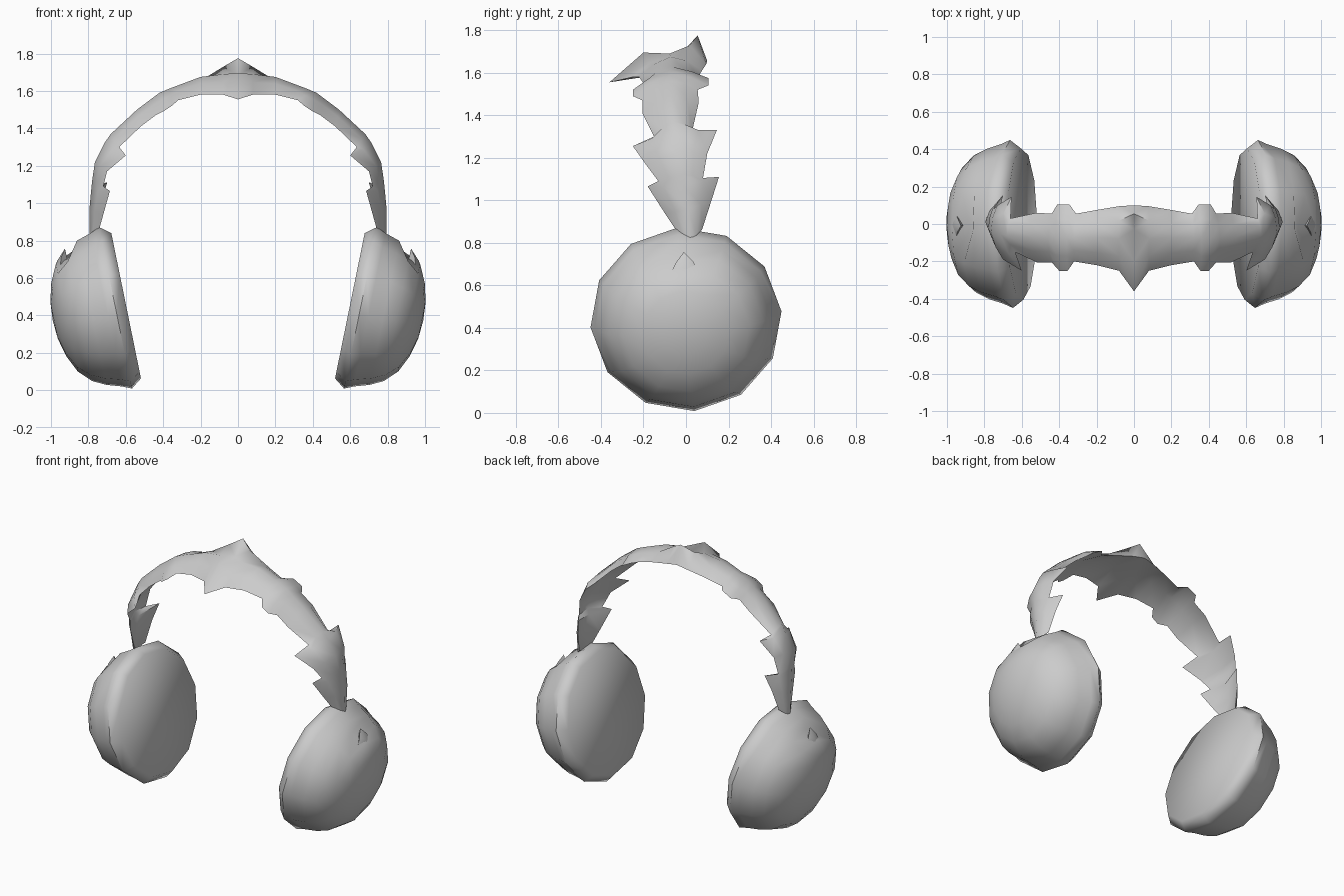
import bpy, bmesh, math
from mathutils import Vector as V

if "Cube" in bpy.data.objects:
    bpy.data.objects.remove(bpy.data.objects["Cube"])

grey = bpy.data.materials.new("plain_grey")
grey.diffuse_color = (0.6, 0.6, 0.6, 1)
grey.use_nodes = True
grey.node_tree.nodes["Principled BSDF"].inputs["Base Color"].default_value = grey.diffuse_color


def finish(name, bm, angle):
    """Turn a right-hand half into a mirrored, smooth-shaded object."""
    bmesh.ops.recalc_face_normals(bm, faces=bm.faces)
    me = bpy.data.meshes.new(name)
    bm.to_mesh(me)
    bm.free()
    me.materials.append(grey)
    ob = bpy.data.objects.new(name, me)
    bpy.context.collection.objects.link(ob)
    bpy.ops.object.select_all(action='DESELECT')
    ob.select_set(True)
    bpy.context.view_layer.objects.active = ob
    bpy.ops.object.shade_smooth_by_angle(angle=math.radians(angle))
    mod = ob.modifiers.new("mirror", 'MIRROR')
    mod.merge_threshold = 0.002
    return ob


def bridge(bm, a, b):
    n = len(a)
    for i in range(n):
        bm.faces.new((a[i], a[(i + 1) % n], b[(i + 1) % n], b[i]))


# Ear cups: twelve-sided dome on a tilted axis, with a flat inner face
centre = V((0.655, 0, 0.44))
axis, up = V((0.98, 0, -0.2)), V((0.2, 0, 0.98))
side = V((0, 1, 0))
profile = [(-.058, .398), (0, .442), (.05, .42), (.13, .395), (.2, .36),
           (.265, .295), (.31, .2), (.335, .1)]
bm = bmesh.new()
rings = []
for depth, r in profile:
    ring = []
    for i in range(12):
        t = math.radians(30 * i + 5)
        ring.append(bm.verts.new(centre + axis * depth
                    + up * (r * math.cos(t)) - side * (r * 1.02 * math.sin(t))))
    rings.append(ring)
for a, b in zip(rings, rings[1:]):
    bridge(bm, a, b)
bm.faces.new(rings[0])
tip = bm.verts.new(centre + axis * .342)
for i in range(12):
    bm.faces.new((rings[-1][i], rings[-1][(i + 1) % 12], tip))
rings[4][0].co += V((-.05, 0, -.035))      # hollow behind the tongue
finish("ear_cups", bm, 60)

# Small pointed tongue rising out of the hollow on each cup
bm = bmesh.new()
outer = [V(p) for p in ((.955, -.09, .625), (.945, -.045, .71), (.925, -.01, .757),
                        (.945, .035, .71), (.955, .08, .625), (.985, -.005, .60))]
front = [bm.verts.new(p) for p in outer]
ridge = bm.verts.new((.968, -.005, .69))
back = bm.verts.new((.90, -.005, .64))
for i in range(6):
    a, b = front[i], front[(i + 1) % 6]
    bm.faces.new((a, b, ridge))
    bm.faces.new((b, a, back))
finish("cup_tongues", bm, 60)

# Headband stations: crest x z, front edge x y z, back edge x y z
stations = [
    (.08, 1.69, .08, -.25, 1.58, .08, .095, 1.64),
    (.20, 1.675, .20, -.22, 1.58, .20, .075, 1.61),
    (.32, 1.63, .32, -.20, 1.55, .31, .055, 1.575),
    (.36, 1.615, .355, -.25, 1.52, .345, .105, 1.575),
    (.42, 1.59, .40, -.25, 1.49, .41, .105, 1.54),
    (.46, 1.56, .44, -.205, 1.47, .44, .055, 1.52),
    (.54, 1.50, .52, -.205, 1.41, .52, .06, 1.46),
    (.68, 1.37, .635, -.15, 1.30, .66, .03, 1.33),
    (.715, 1.32, .60, -.25, 1.255, .655, .145, 1.33),
    (.765, 1.22, .70, -.19, 1.17, .73, .10, 1.22),
    (.78, 1.12, .72, -.13, 1.09, .75, .08, 1.105),
    (.785, 1.07, .685, -.18, 1.065, .70, .155, 1.11),
    (.795, .96, .72, -.10, .94, .73, .12, 1.0),
    (.795, .82, .745, -.04, .85, .75, .075, .86),
]
# Centre section with the forward horn and the raised peak
sections = [[V((0, y, z)) for y, z in ((-.36, 1.555), (-.2, 1.695), (-.03, 1.685),
                                       (.055, 1.775), (.1, 1.655), (-.07, 1.6))]]
for k, (ox, oz, fx, fy, fz, bx, by, bz) in enumerate(stations):
    f, b = V((fx, fy, fz)), V((bx, by, bz))
    o = V((ox, (fy + by) / 2, oz))
    mid = (f + b) / 2
    bulge = (o - mid) * .2
    qf, qb = o.lerp(f, .55) + bulge, o.lerp(b, .55) + bulge
    if k == 0:
        qb.z += .05
    sections.append([f, qf, o, qb, b, mid.lerp(o, .5)])
bm = bmesh.new()
loops = [[bm.verts.new(p) for p in s] for s in sections]
for a, b in zip(loops, loops[1:]):
    bridge(bm, a, b)
bm.faces.new(loops[-1])
finish("headband", bm, 60)
